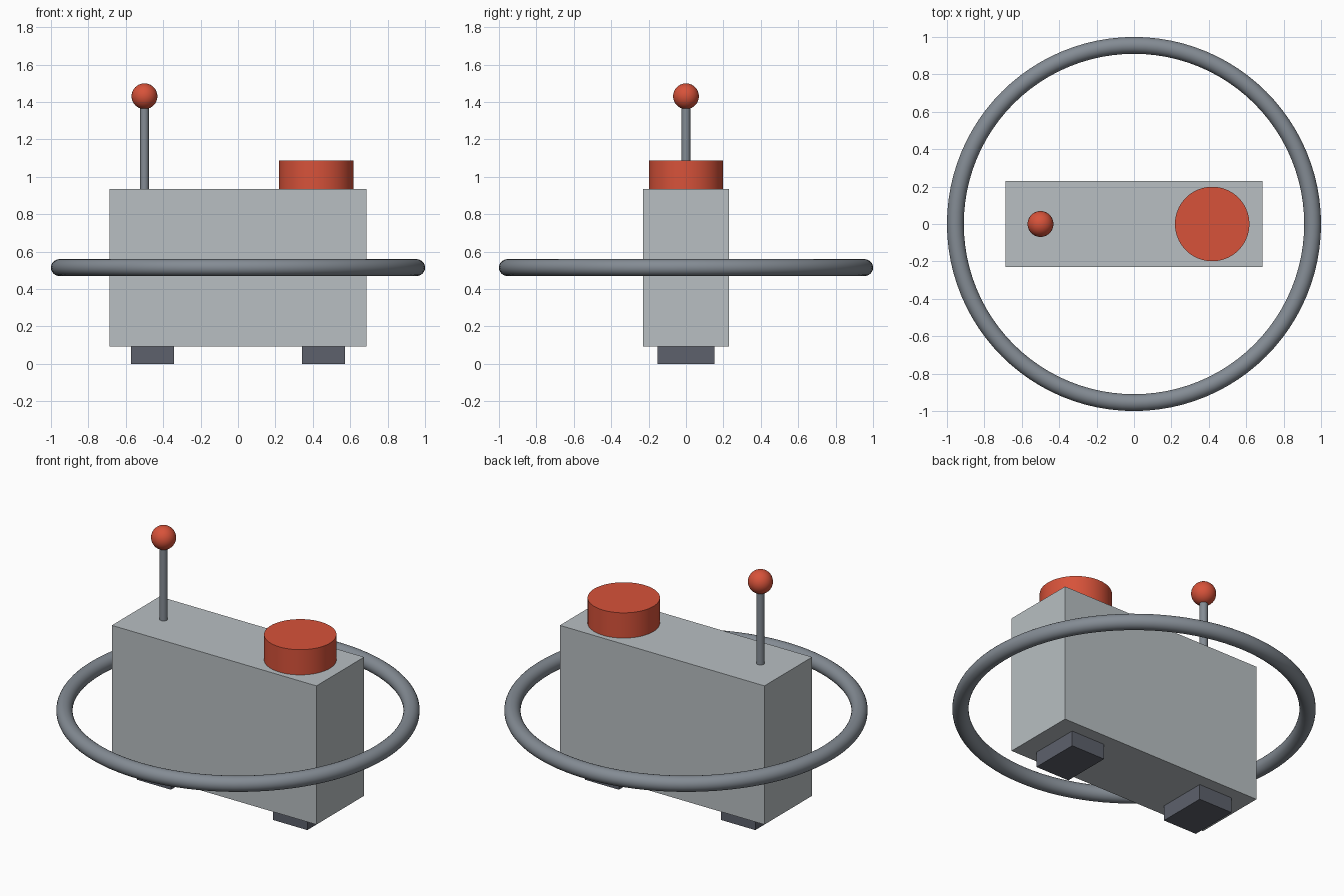
import bpy
import math

default = bpy.data.objects.get("Cube")
if default:
    bpy.data.objects.remove(default, do_unlink=True)


def make_material(name, rgb):
    mat = bpy.data.materials.new(name)
    mat.use_nodes = True
    colour = (*rgb, 1.0)
    mat.diffuse_color = colour
    mat.node_tree.nodes["Principled BSDF"].inputs["Base Color"].default_value = colour
    return mat


light_grey = make_material("light grey", (0.48, 0.52, 0.54))
steel_grey = make_material("steel grey", (0.23, 0.26, 0.295))
dark_grey = make_material("dark grey", (0.11, 0.12, 0.15))
red = make_material("red", (0.68, 0.085, 0.042))


def finish(name, mat, smooth=False):
    obj = bpy.context.object
    obj.name = name
    obj.data.materials.append(mat)
    if smooth:
        bpy.ops.object.shade_smooth_by_angle(angle=math.radians(35))
    return obj


def box(name, mat, centre, size):
    bpy.ops.mesh.primitive_cube_add(size=1, location=centre)
    obj = finish(name, mat)
    obj.scale = size
    bpy.ops.object.transform_apply(location=False, rotation=False, scale=True)


def cylinder(name, mat, x, radius, bottom, top):
    bpy.ops.mesh.primitive_cylinder_add(
        vertices=64, radius=radius, depth=top - bottom,
        location=(x, 0, (bottom + top) / 2))
    finish(name, mat, smooth=True)


FOOT_TOP = 0.093
BODY_TOP = 0.935

# Upright box body on two feet
box("body", light_grey, (0, 0, (FOOT_TOP + BODY_TOP) / 2),
    (1.374, 0.458, BODY_TOP - FOOT_TOP))
for side, x in (("right", -0.458), ("left", 0.458)):
    box(side + "_foot", dark_grey, (x, 0, FOOT_TOP / 2), (0.229, 0.306, FOOT_TOP))

# Ring around the body
bpy.ops.mesh.primitive_torus_add(
    major_radius=0.955, minor_radius=0.045, major_segments=96,
    minor_segments=24, location=(0, 0, 0.515))
finish("ring", steel_grey, smooth=True)

# Round button on the left of the top
cylinder("button", red, 0.418, 0.199, BODY_TOP, 1.088)

# Rod with a ball on the right of the top
cylinder("rod", steel_grey, -0.5, 0.023, BODY_TOP, 1.43)
bpy.ops.mesh.primitive_uv_sphere_add(
    segments=48, ring_count=24, radius=0.069, location=(-0.5, 0, 1.431))
finish("rod_ball", red, smooth=True)
